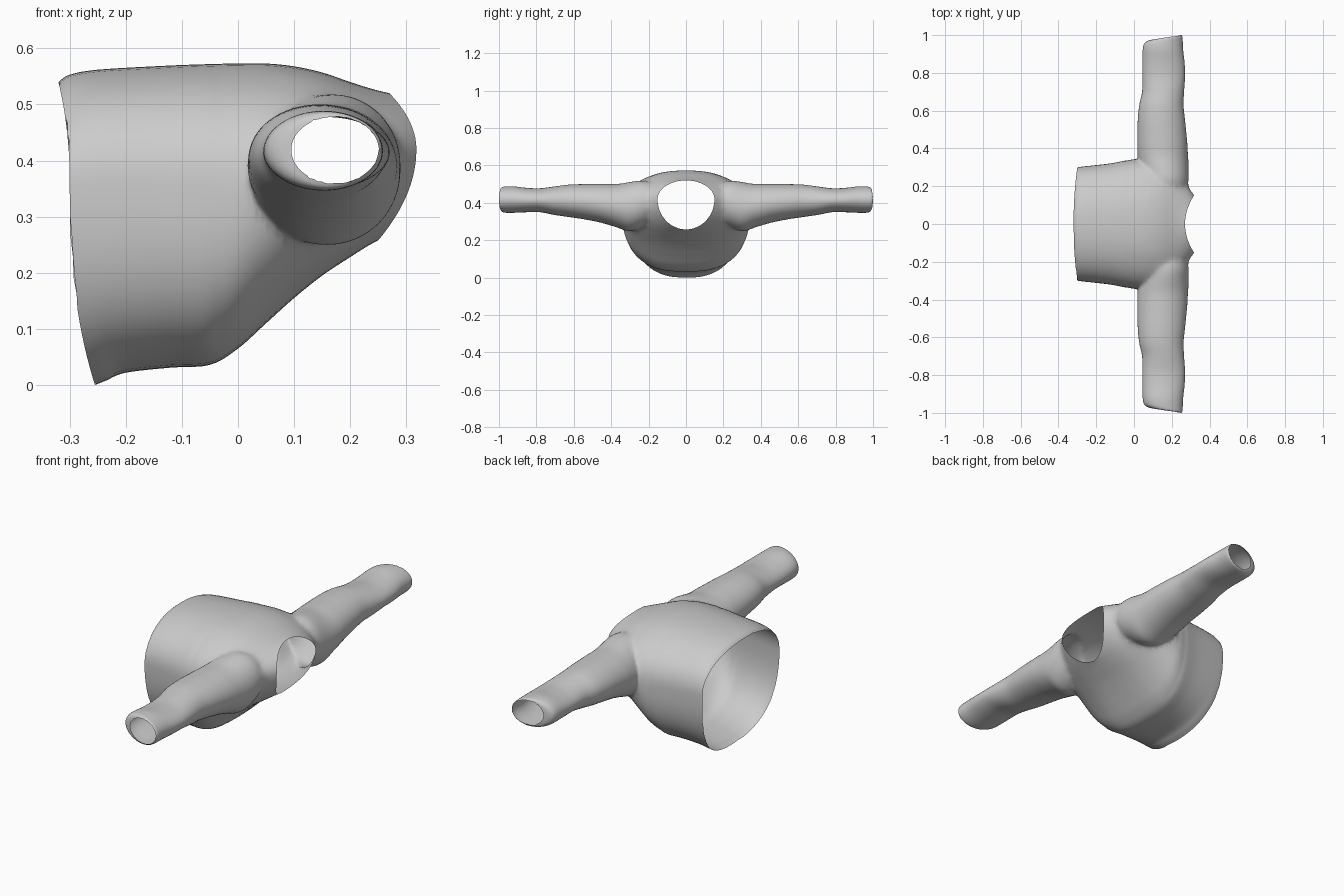
import bpy, bmesh, math
from mathutils import Vector

if "Cube" in bpy.data.objects:
    bpy.data.objects.remove(bpy.data.objects["Cube"])

SEG, STEPS = 64, 5


def spline(rows):
    """Catmull-Rom interpolation of parameter rows."""
    out = []
    for i in range(len(rows) - 1):
        p = [rows[max(0, min(len(rows) - 1, i + k))] for k in (-1, 0, 1, 2)]
        for s in range(STEPS):
            t = s / STEPS
            out.append([b + 0.5 * t * (c - a + t * (2 * a - 5 * b + 4 * c - d + t * (3 * (b - c) + d - a)))
                        for a, b, c, d in zip(*p)])
    return out + [list(rows[-1])]


def power(v, n):
    return math.copysign(abs(v) ** (2 / n), v)


def loft(name, rings):
    """Skin closed rings and close both ends with a fan; returns object and fan centres."""
    bm = bmesh.new()
    rows = [[bm.verts.new(p) for p in r] for r in rings]
    for a, b in zip(rows, rows[1:]):
        for i in range(SEG):
            j = (i + 1) % SEG
            bm.faces.new((a[i], a[j], b[j], b[i]))
    centres = []
    for r in (rows[0], rows[-1]):
        c = sum((v.co for v in r), Vector()) / SEG
        centres.append(c)
        cv = bm.verts.new(c)
        for i in range(SEG):
            bm.faces.new((r[i], r[(i + 1) % SEG], cv))
    bmesh.ops.recalc_face_normals(bm, faces=bm.faces[:])
    me = bpy.data.meshes.new(name)
    bm.to_mesh(me)
    bm.free()
    ob = bpy.data.objects.new(name, me)
    bpy.context.collection.objects.link(ob)
    return ob, centres


def torso_ring(r):
    xb, xm, xt, w, zb, zt, zc, n = r
    pts = []
    for i in range(SEG):
        a = 2 * math.pi * i / SEG
        c, s = math.cos(a), math.sin(a)
        up = s > 0
        k = 2.0 + (n - 2.0) * (0.3 if up else 1.0)
        z = zc + power(s, k) * ((zt - zc) if up else (zc - zb))
        x = xm + ((xt if up else xb) - xm) * s * s
        pts.append((x, w * power(c, k), z))
    return pts


def sleeve_ring(r, side):
    y, x0, x1, z0, z1 = r
    tilt = 0.012 * max(0, min(1, (y - 0.9) / 0.08))
    pts = []
    for i in range(SEG):
        a = 2 * math.pi * i / SEG
        c, s = math.cos(a), math.sin(a)
        pts.append(((x0 + x1) / 2 + c * (x1 - x0) / 2, side * (y + tilt * c),
                    (z0 + z1) / 2 + s * (z1 - z0) / 2))
    return pts


# Torso from hem to neckline: x bottom/middle/top, half width, z low/high, widest z, squareness
torso_rows = [
    (-.255, -.300, -.320, .300, .000, .540, .36, 2.5),
    (-.235, -.280, -.300, .303, .008, .553, .36, 2.6),
    (-.200, -.235, -.250, .308, .022, .562, .36, 2.7),
    (-.120, -.130, -.130, .320, .031, .569, .36, 2.7),
    (-.050, -.050, -.050, .335, .036, .572, .36, 2.7),
    (.000, .000, .000, .345, .065, .573, .36, 2.7),
    (.050, .050, .050, .343, .110, .573, .37, 2.6),
    (.100, .100, .100, .335, .155, .568, .38, 2.5),
    (.150, .155, .150, .318, .195, .557, .39, 2.4),
    (.200, .215, .200, .280, .228, .540, .40, 2.2),
    (.230, .270, .238, .220, .247, .528, .41, 2.1),
    (.250, .318, .270, .152, .258, .520, .42, 2.0),
]
shirt, openings = loft("shirt", [torso_ring(r) for r in spline(torso_rows)])

# Sleeve from inside the shoulder to the cuff: y, x range, z range
sleeve_rows = [
    (.140, .120, .260, .340, .470),
    (.220, .060, .288, .280, .518),
    (.300, .030, .290, .247, .512),
    (.360, .018, .287, .265, .502),
    (.450, .018, .280, .293, .500),
    (.550, .020, .270, .313, .500),
    (.630, .028, .262, .325, .497),
    (.700, .043, .265, .335, .488),
    (.780, .045, .270, .350, .478),
    (.850, .045, .268, .350, .480),
    (.920, .046, .260, .347, .488),
    (.960, .052, .258, .347, .488),
    (.980, .070, .256, .351, .485),
    (.988, .095, .250, .360, .478),
]
for side in (-1, 1):
    sleeve, ends = loft("sleeve", [sleeve_ring(r, side) for r in spline(sleeve_rows)])
    openings.append(ends[1])
    mod = shirt.modifiers.new("join_sleeve", 'BOOLEAN')
    mod.operation, mod.solver, mod.object = 'UNION', 'EXACT', sleeve
    bpy.context.view_layer.objects.active = shirt
    bpy.ops.object.modifier_apply(modifier=mod.name)
    bpy.data.objects.remove(sleeve)

# Open the hem, neck and cuffs, then soften the shoulder seams
bm = bmesh.new()
bm.from_mesh(shirt.data)
caps = [v for v in bm.verts if any((v.co - c).length < 1e-4 for c in openings)]
bmesh.ops.delete(bm, geom=caps, context='VERTS')
bmesh.ops.remove_doubles(bm, verts=bm.verts[:], dist=0.003)
seam = [v for v in bm.verts if 0.17 < abs(v.co.y) < 0.40 and v.co.x > -0.04 and not v.is_boundary]
for _ in range(6):
    bmesh.ops.smooth_vert(bm, verts=seam, factor=0.5, use_axis_x=True, use_axis_y=True, use_axis_z=True)
for f in bm.faces:
    f.smooth = True
bm.to_mesh(shirt.data)
bm.free()
